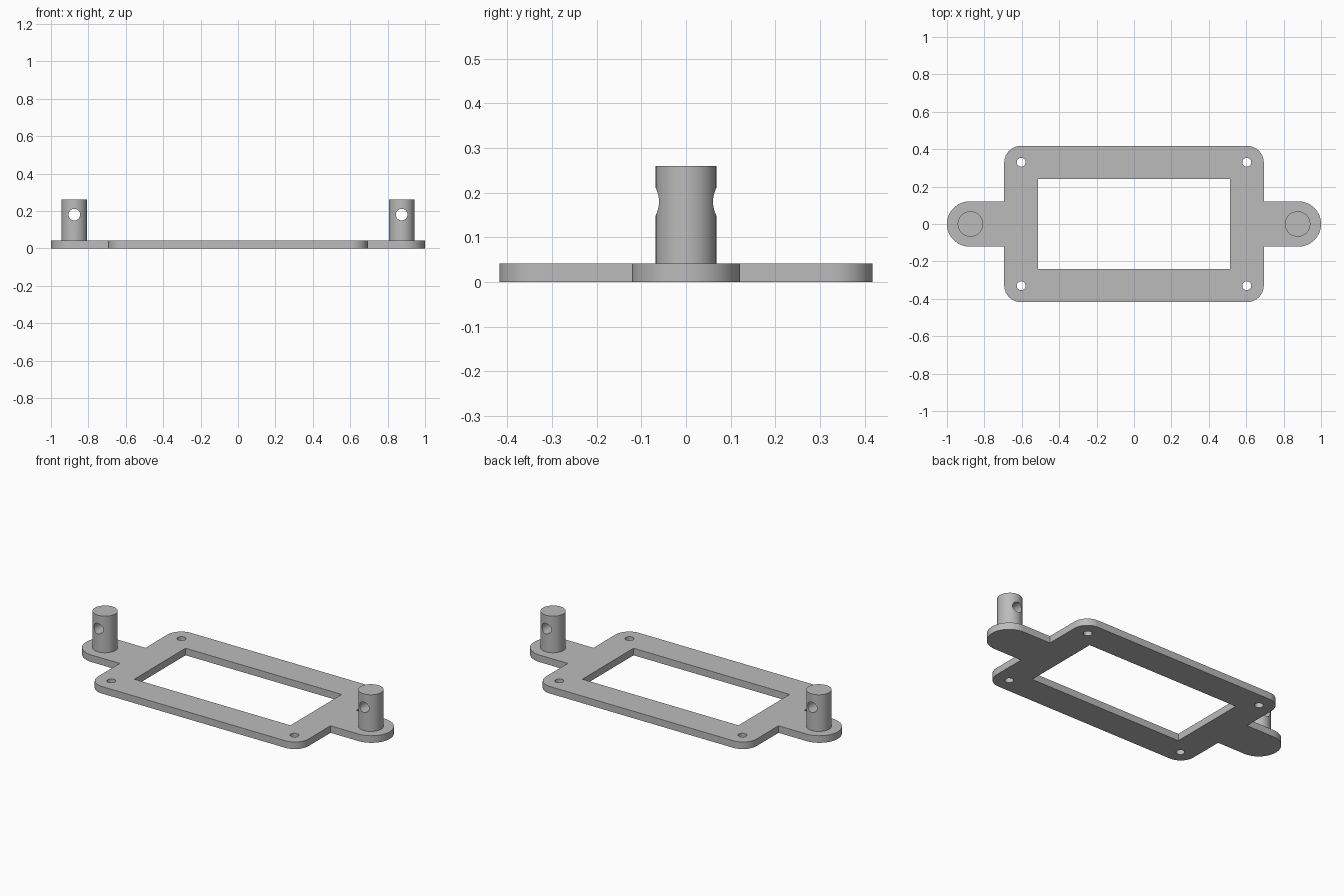
import bpy, bmesh, math

if "Cube" in bpy.data.objects:
    bpy.data.objects.remove(bpy.data.objects["Cube"])

T = 0.042            # plate thickness
PEG_X, PEG_R, PEG_TOP = 0.875, 0.068, 0.26

grey = bpy.data.materials.new("plain grey")
grey.diffuse_color = (0.5, 0.5, 0.5, 1)
grey.use_nodes = True
grey.node_tree.nodes["Principled BSDF"].inputs["Base Color"].default_value = grey.diffuse_color


def arc(cx, cy, r, a0, a1, n):
    return [(cx + r * math.cos(math.radians(a0 + (a1 - a0) * i / n)),
             cy + r * math.sin(math.radians(a0 + (a1 - a0) * i / n))) for i in range(n + 1)]


def activate(ob):
    bpy.ops.object.select_all(action='DESELECT')
    ob.select_set(True)
    bpy.context.view_layer.objects.active = ob


def cylinder(name, r, depth, loc, rot=(0, 0, 0)):
    bpy.ops.mesh.primitive_cylinder_add(vertices=64, radius=r, depth=depth, location=loc, rotation=rot)
    ob = bpy.context.object
    ob.name = name
    return ob


# Outline: right half (rounded corners and round-ended tab), then its half-turn copy
W, D, R, TAB = 0.694, 0.418, 0.09, 0.121
half = (arc(W - R, -D + R, R, -90, 0, 12) + [(W, -TAB)]
        + arc(1 - TAB, 0, TAB, -90, 90, 32) + [(W, TAB)]
        + arc(W - R, D - R, R, 0, 90, 12))
loops = [half + [(-x, -y) for x, y in half]]

# Window and four screw holes
loops.append([(-0.514, -0.241), (0.514, -0.241), (0.514, 0.241), (-0.514, 0.241)])
for sx in (-1, 1):
    for sy in (-1, 1):
        loops.append(arc(sx * 0.603, sy * 0.33, 0.024, 0, 345, 23))

# Frame plate: filled flat curve with thickness
curve = bpy.data.curves.new("frame_plate", 'CURVE')
curve.dimensions = '2D'
curve.fill_mode = 'BOTH'
curve.extrude = T / 2
for pts in loops:
    s = curve.splines.new('POLY')
    s.points.add(len(pts) - 1)
    for p, (x, y) in zip(s.points, pts):
        p.co = (x, y, 0, 1)
    s.use_cyclic_u = True
plate = bpy.data.objects.new("frame_plate", curve)
bpy.context.collection.objects.link(plate)
plate.location.z = T / 2
activate(plate)
bpy.ops.object.convert(target='MESH')
plate = bpy.context.object
bm = bmesh.new()
bm.from_mesh(plate.data)
bmesh.ops.remove_doubles(bm, verts=bm.verts, dist=1e-5)
bmesh.ops.recalc_face_normals(bm, faces=bm.faces)
bm.to_mesh(plate.data)
bm.free()
parts = [plate]

# Pegs with a cross hole running front to back
for side, sx in (("left", -1), ("right", 1)):
    peg = cylinder(side + "_peg", PEG_R, PEG_TOP - T, (sx * PEG_X, 0, (PEG_TOP + T) / 2))
    drill = cylinder("drill", 0.031, 0.4, (sx * PEG_X, 0, 0.18), (math.pi / 2, 0, 0))
    mod = peg.modifiers.new("cross_hole", 'BOOLEAN')
    mod.operation, mod.solver, mod.object = 'DIFFERENCE', 'EXACT', drill
    activate(peg)
    bpy.ops.object.modifier_apply(modifier=mod.name)
    bpy.data.objects.remove(drill)
    parts.append(peg)

for ob in parts:
    ob.data.materials.clear()
    ob.data.materials.append(grey)
    activate(ob)
    bpy.ops.object.shade_smooth_by_angle(angle=math.radians(30))
